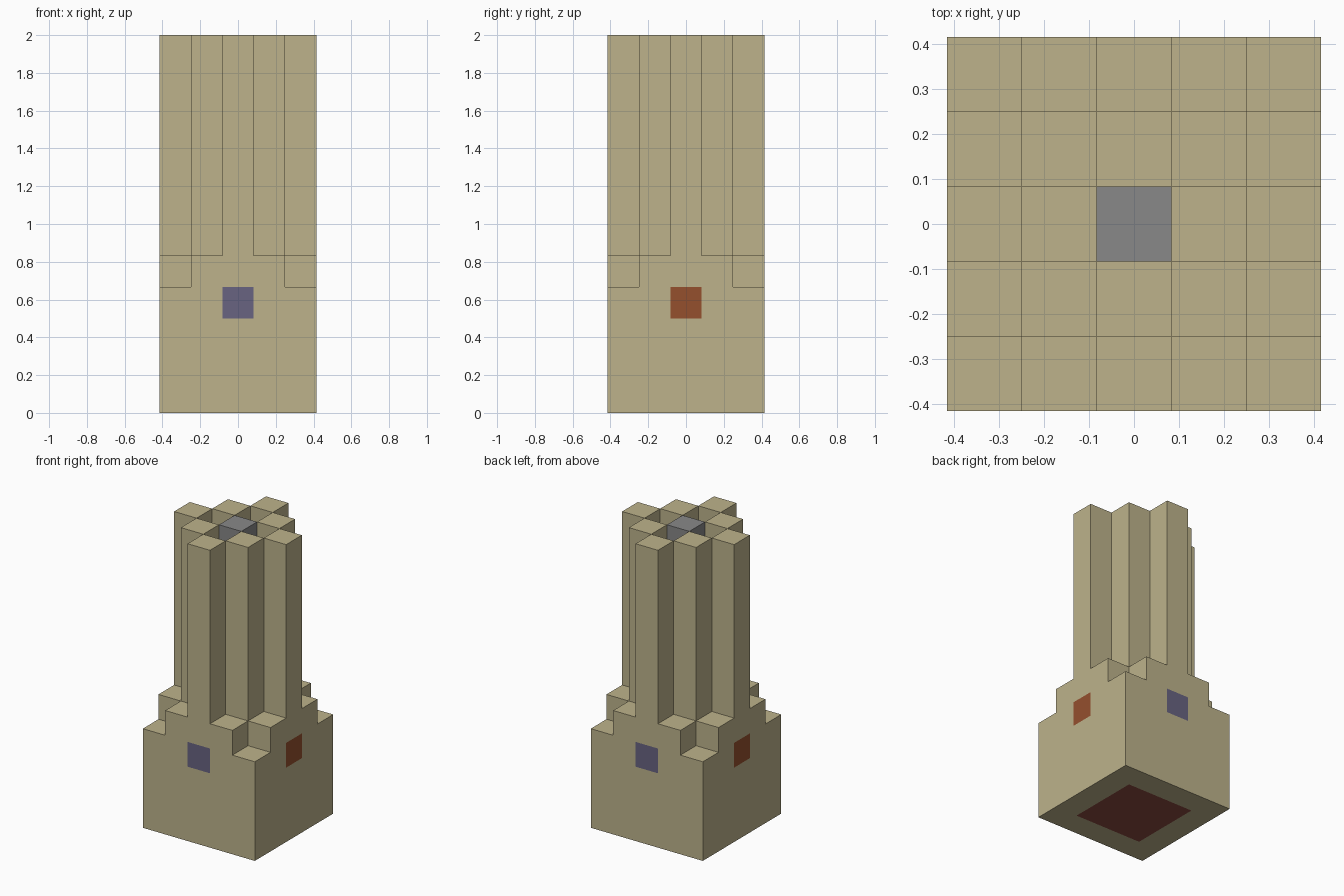
import bpy
import bmesh
from mathutils import Vector

if "Cube" in bpy.data.objects:
    bpy.data.objects.remove(bpy.data.objects["Cube"], do_unlink=True)

UNIT = 1 / 6      # edge of one building block
BASE, STEP, TOP = 4, 5, 12   # heights in blocks


def make_material(name, rgb):
    mat = bpy.data.materials.new(name)
    mat.use_nodes = True
    mat.diffuse_color = (*rgb, 1)
    mat.node_tree.nodes["Principled BSDF"].inputs["Base Color"].default_value = (*rgb, 1)
    return mat


stone = make_material("sandstone", (0.51, 0.45, 0.26))
violet = make_material("violet_window", (0.14, 0.127, 0.22))
orange = make_material("orange_window", (0.30, 0.08, 0.027))
brick = make_material("brick_red_floor", (0.26, 0.07, 0.05))
grey = make_material("grey_core", (0.246, 0.246, 0.246))


def column_height(x, y):
    """Diamond of tall shafts with steps at the corners and sunken wells."""
    ring = abs(x) + abs(y)
    if ring in (0, 2):
        return TOP
    return BASE if ring == 4 else STEP


span = range(-2, 3)
solid = {(x, y, z) for x in span for y in span for z in range(column_height(x, y))}
core = {c for c in solid if c[:2] == (0, 0) and c[2] >= STEP}

DIRECTIONS = [Vector(d) for d in
              ((1, 0, 0), (-1, 0, 0), (0, 1, 0), (0, -1, 0), (0, 0, 1), (0, 0, -1))]


def masonry_colour(cell, normal):
    x, y, z = cell
    if normal.z < 0:                                  # red panel underneath
        return 3 if max(abs(x), abs(y)) < 2 else 0
    if z == BASE - 1 and normal.z == 0:               # one window per side
        if y == 0 and abs(x) == 2:
            return 2
        if x == 0 and abs(y) == 2:
            return 1
    return 0


def build_blocks(name, cells, materials, colour_rule):
    """Skin the exposed block faces and merge the flat areas."""
    bm = bmesh.new()
    for cell in sorted(cells):
        centre = Vector(cell) + Vector((0, 0, 0.5))
        for n in DIRECTIONS:
            if tuple(int(c + d) for c, d in zip(cell, n)) in solid:
                continue
            u = Vector((n.y, n.z, n.x))
            v = n.cross(u)
            corners = [centre + (n + a * u + b * v) / 2
                       for a, b in ((-1, -1), (1, -1), (1, 1), (-1, 1))]
            face = bm.faces.new([bm.verts.new(c * UNIT) for c in corners])
            face.material_index = colour_rule(cell, n)
    bmesh.ops.remove_doubles(bm, verts=bm.verts, dist=0.001)
    bmesh.ops.dissolve_limit(bm, angle_limit=0.01, verts=bm.verts, edges=bm.edges,
                             delimit={'MATERIAL'})
    bmesh.ops.triangulate(bm, faces=[f for f in bm.faces if len(f.verts) > 4])
    mesh = bpy.data.meshes.new(name)
    bm.to_mesh(mesh)
    bm.free()
    for mat in materials:
        mesh.materials.append(mat)
    obj = bpy.data.objects.new(name, mesh)
    bpy.context.collection.objects.link(obj)
    return obj


# Stepped base with its eight outer shafts
build_blocks("stone_tower", solid - core, [stone, violet, orange, brick], masonry_colour)
# Central shaft
build_blocks("core_shaft", core, [grey], lambda cell, normal: 0)
